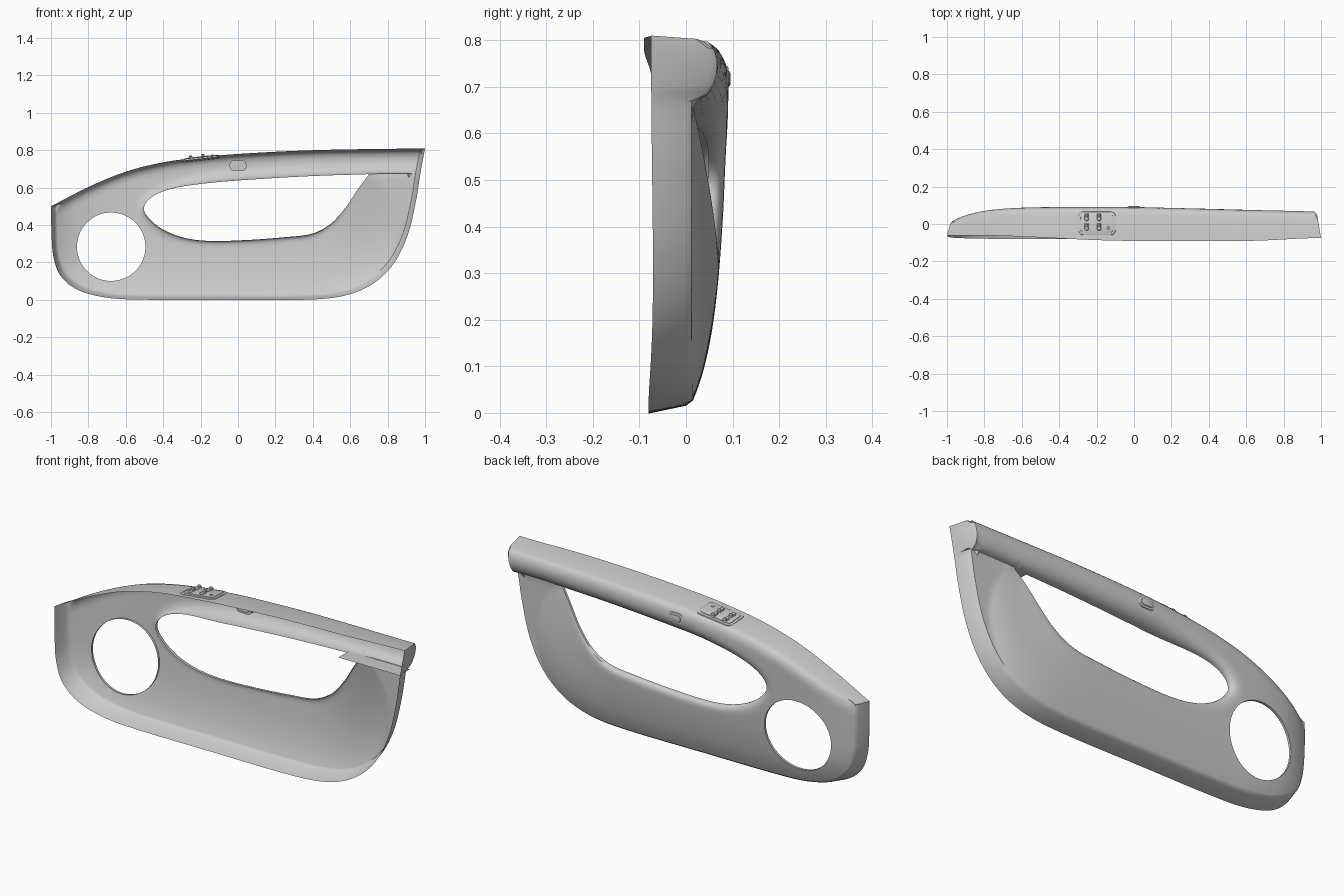
import bpy, bmesh, math
from mathutils import Vector, Matrix
from mathutils.kdtree import KDTree
from mathutils.geometry import delaunay_2d_cdt, interpolate_bezier

if "Cube" in bpy.data.objects:
    bpy.data.objects.remove(bpy.data.objects["Cube"])


def sm(t):
    t = max(0.0, min(1.0, t))
    return t * t * (3 - 2 * t)


def spline(pts, step):
    """Smooth open curve through pts, resampled evenly."""
    P = [Vector(p) for p in pts]
    dense = []
    for i in range(len(P) - 1):
        a, b = P[i], P[i + 1]
        l = (b - a).length
        ta = (b - P[max(i - 1, 0)]).normalized() * l / 3
        tb = (P[min(i + 2, len(P) - 1)] - a).normalized() * l / 3
        dense += [v.to_2d() for v in interpolate_bezier(
            a.to_3d(), (a + ta).to_3d(), (b - tb).to_3d(), b.to_3d(), 40)][:-1]
    dense.append(P[-1])
    acc = [0]
    for a, b in zip(dense, dense[1:]):
        acc.append(acc[-1] + (b - a).length)
    n, out, j = max(2, round(acc[-1] / step)), [], 0
    for k in range(n):
        s = acc[-1] * k / n
        while acc[j + 1] < s:
            j += 1
        out.append(dense[j].lerp(dense[j + 1], (s - acc[j]) / max(1e-9, acc[j + 1] - acc[j])))
    return out                                  # last point left out


def tree(pts):
    kd = KDTree(len(pts))
    for i, p in enumerate(pts):
        kd.insert((p[0], p[1], 0), i)
    kd.balance()
    return lambda p: kd.find((p[0], p[1], 0))[2]


def in_poly(p, poly):
    c = False
    for a, b in zip(poly, poly[1:] + poly[:1]):
        if (a.y > p.y) != (b.y > p.y) and p.x < (b.x - a.x) * (p.y - a.y) / (b.y - a.y) + a.x:
            c = not c
    return c


# outlines in the x-z plane
lower = spline([(1, .81), (.975, .675), (.95, .52), (.905, .34), (.83, .19), (.72, .085),
                (.58, .025), (.4, .002), (-.1, 0), (-.6, .003), (-.75, .02), (-.87, .06),
                (-.95, .13), (-.985, .22), (-.996, .32), (-1, .5)], .02)
upper = spline([(-1, .5), (-.8, .603), (-.6, .685), (-.4, .735), (-.2, .762), (0, .78),
                (.4, .8), (1, .81)], .015)
opening = spline([(.7, .672), (.4, .662), (.1, .645), (-.15, .625), (-.35, .595), (-.46, .55),
                  (-.503, .49), (-.47, .43), (-.39, .37), (-.28, .33), (-.15, .315), (.05, .32),
                  (.25, .335), (.4, .355), (.5, .41), (.58, .5), (.64, .59), (.7, .672)], .012)
SC, SR = Vector((-.678, .284)), .183
speaker = [SC + SR * Vector((math.cos(a), math.sin(a)))
           for a in (math.tau * i / 72 for i in range(72))]
outer = lower + upper


def inset(p, t=1):
    return p.lerp(Vector((p.x * .973, .028 + p.y * .951)), t)


inner = [inset(p) for p in outer]
in_low, in_up = inner[:len(lower) + 1], inner[len(lower):] + inner[:1]
ledge = [Vector((.7 + .012 * i, .672 + .003 * min(1, i / 5))) for i in range(1, 21)]


def above(p):
    return p.x > -.5 and p.y >= min(.48 + .16 * (p.x + .5), .6715)


d_low, d_up, d_open, d_in = tree(in_low), tree(in_up), tree(opening), tree(inner)
d_rail = tree([p for p in opening if above(p)] + opening[:1] + ledge)


def roll(d, w):
    return 1 - math.sqrt(1 - (1 - d / w) ** 2) if d < w else 0


def depth(p):
    """y of the trim face at (x, z)"""
    up = above(p)
    de = p.x + 1 if up else d_low(p)
    y = .015 + (.05 + .04 * min(p.y, .65)) * (1 - math.exp(-de / .12))
    if up:
        y -= .025 * max(0, p.x)
        s = sm((p.x + .5) / .45)
        y -= roll(d_rail(p), .05 + .025 * s) * (.025 + (y - .04) * s)
    else:
        k = sm((p.x - .3) / .4)
        y -= .07 * k * (p.y / .67) ** 2
        s = sm((-.2 - p.x) / .3)
        y -= roll(d_open(p), .03 + .02 * s) * (.02 + .005 * s) * (1 - k)
    y -= roll(d_up(p), .05) * .03
    return max(y, .012)


def inside(p):
    return (p - SC).length > SR and in_poly(p, inner) and not in_poly(p, opening)


# points for the face: boundary loops, offset rings, grid fill
pts, edges = [], []
for loop in (inner, opening, speaker):
    b, n = len(pts), len(loop)
    pts += loop
    edges += [(b + i, b + (i + 1) % n) for i in range(n)]
b = len(pts)
pts += ledge
edges += [(len(inner), b)] + [(b + i, b + i + 1) for i in range(len(ledge) - 1)]
for loop, dist, offs in ((inner, d_in, (.003, .01, .02, .033)),
                         (opening, d_open, (.003, .01, .02, .033, .05))):
    for i, p in enumerate(loop):
        t = (loop[(i + 1) % len(loop)] - loop[i - 1]).normalized()
        for o in offs:
            for sg in (1, -1):
                q = p + Vector((-t.y, t.x)) * o * sg
                if inside(q) and dist(q) > o * .97:
                    pts.append(q)
for p in ledge:
    pts += [p + Vector((0, o)) for o in (.003, .01, .02, .033, .05) if p.x < .92]
for i in range(-60, 61):
    for j in range(52):
        q = Vector((i * .0165, j * .016))
        if (inside(q) and d_in(q) > .042 and d_open(q) > .06 and (q - SC).length > SR + .01
                and not (q.x > .69 and .665 < q.y < .73)):
            pts.append(q)
V, _, F = delaunay_2d_cdt(pts, edges, [], 0, 1e-6)[:3]

bm = bmesh.new()
bv = [bm.verts.new((p.x, depth(p), p.y)) for p in V]
for f in F:
    if inside(sum((V[i] for i in f), Vector((0, 0))) / len(f)):
        bm.faces.new([bv[i] for i in f])
for v in [v for v in bm.verts if not v.link_faces]:
    bm.verts.remove(v)


def strip(rows, closed=True):
    R = [[bm.verts.new(c) for c in r] for r in rows]
    for a, c in zip(R, R[1:]):
        for i in range(len(a) if closed else len(a) - 1):
            j = (i + 1) % len(a)
            bm.faces.new((a[i], a[j], c[j], c[i]))


# outer wall with chamfer, top of the rail, end cap
face_row = [(p.x, depth(p), p.y) for p in inner]
mid, front = [], []
for p, r in zip(outer, face_row):
    q = inset(p, .6)
    mid.append((q.x, r[1] - .015, q.y))
    front.append((p.x, -.08 - .01 * sm(p.y / .8) + .025 * sm(-p.x) * p.y / .5
                  + .015 * sm((p.x - .6) / .4), p.y))
strip([face_row, mid, front])
# returns around the opening and speaker hole
for loop, dy in ((opening, .012), (speaker, .012)):
    row = [(p.x, depth(p), p.y) for p in loop]
    strip([row, [(x, y - dy, z) for x, y, z in row]])
# shelf under the rail end
strip([[(x, .014, .673), (x, -.07, .673)] for x in (.62, .8, .968)], False)
bmesh.ops.remove_doubles(bm, verts=bm.verts, dist=2e-5)
bmesh.ops.recalc_face_normals(bm, faces=bm.faces)


def finish(name, bm, angle=35):
    me = bpy.data.meshes.new(name)
    bm.to_mesh(me)
    bm.free()
    ob = bpy.data.objects.new(name, me)
    bpy.context.collection.objects.link(ob)
    bpy.ops.object.select_all(action='DESELECT')
    ob.select_set(True)
    bpy.context.view_layer.objects.active = ob
    bpy.ops.object.shade_smooth_by_angle(angle=math.radians(angle))
    return ob


finish("door_trim_shell", bm)


def pad(name, w, h, r, t, M, rim=.004):
    """Rounded block of size w x h x t with a bevelled top, placed by matrix M."""
    bm = bmesh.new()

    def ring(e, z):
        out = []
        for k, (sx, sy) in enumerate(((1, 1), (-1, 1), (-1, -1), (1, -1))):
            for i in range(7):
                a = math.pi / 2 * (k + i / 6)
                out.append(bm.verts.new((sx * (w / 2 - r) + (r - e) * math.cos(a),
                                         sy * (h / 2 - r) + (r - e) * math.sin(a), z)))
        return out
    rings = [ring(0, 0), ring(0, t - rim), ring(rim * .3, t - rim * .3), ring(rim, t)]
    for a, c in zip(rings, rings[1:]):
        for i in range(28):
            bm.faces.new((a[i], a[(i + 1) % 28], c[(i + 1) % 28], c[i]))
    bm.faces.new(rings[0][::-1])
    bm.faces.new(rings[-1])
    return finish(name, bm)


# door lock button on the rail face
R = Matrix.Rotation(-math.pi / 2, 4, 'X')
pad("lock_bezel", .09, .056, .024, .045, Matrix.Translation((0, .046, .717)) @ R).matrix_world = \
    Matrix.Translation((0, .046, .717)) @ R
pad("lock_button", .066, .034, .015, .055, R).matrix_world = Matrix.Translation((0, .04, .717)) @ R

# window switch panel on top of the rail
S = Matrix.Translation((-.197, .003, .75)) @ Matrix.Rotation(-.115, 4, 'Y') @ Matrix.Rotation(-.06, 4, 'X')
pad("switch_panel", .2, .125, .025, .011, S).matrix_world = S
pad("switch_panel_insert", .175, .1, .018, .014, S, .002).matrix_world = S
for x in (-.055, .012):
    for y in (.033, -.018):
        M = S @ Matrix.Translation((x, y, .008))
        pad("window_switch", .02, .04, .006, .014, M).matrix_world = M
        M = S @ Matrix.Translation((x, y + .01, .016)) @ Matrix.Rotation(.35, 4, 'X')
        pad("window_switch_tab", .016, .014, .004, .012, M).matrix_world = M
M = S @ Matrix.Translation((.062, -.025, .008))
pad("mirror_button", .014, .014, .006, .01, M).matrix_world = M
